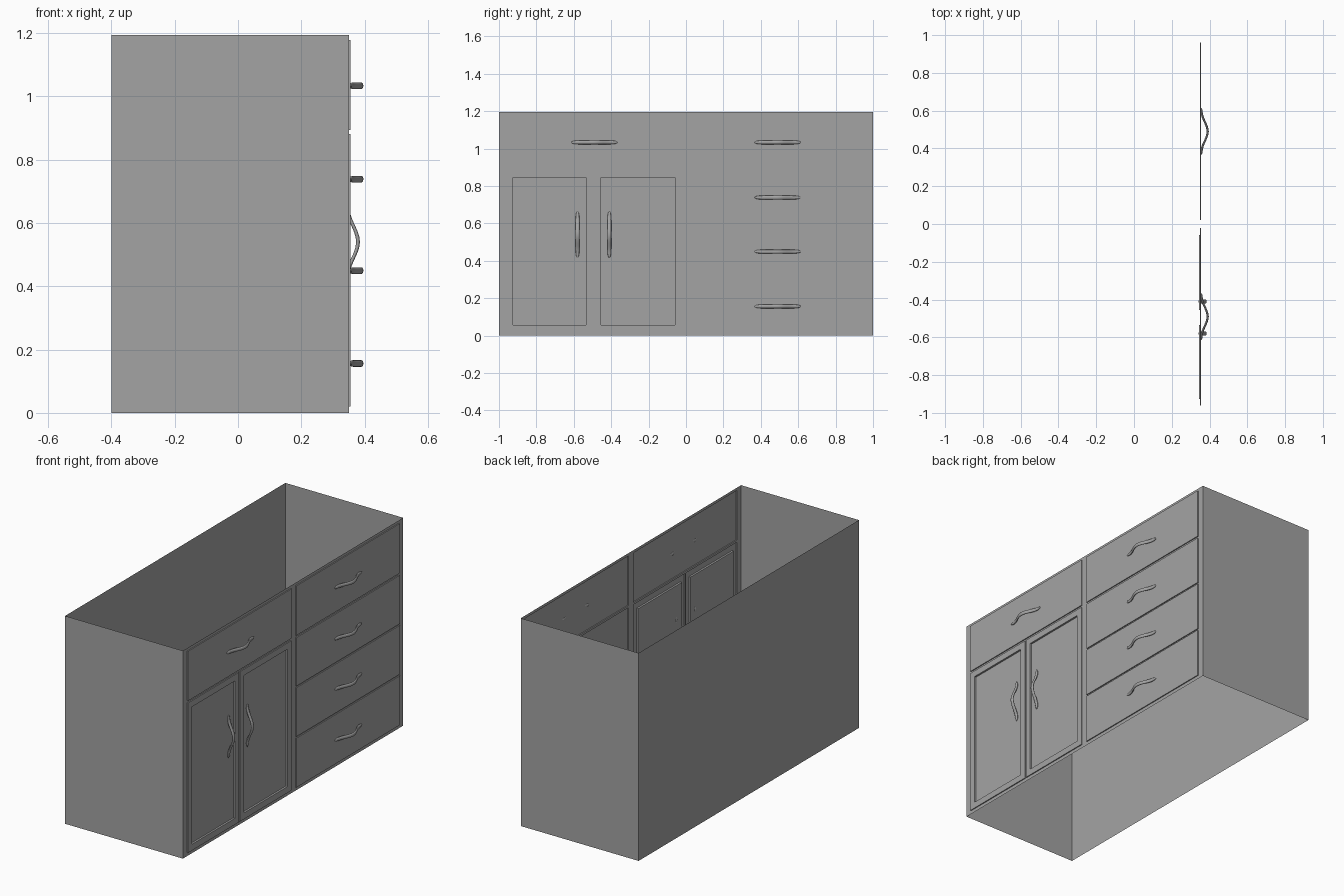
import bpy, bmesh, math
from mathutils import Vector

if "Cube" in bpy.data.objects:
    bpy.data.objects.remove(bpy.data.objects["Cube"])

BACK, FRONT, FACE, RECESS, TOP = -0.399, 0.35, 0.356, 0.345, 1.194

grey = bpy.data.materials.new("dark_grey")
grey.diffuse_color = (0.37, 0.37, 0.37, 1)
grey.use_nodes = True
grey.node_tree.nodes["Principled BSDF"].inputs["Base Color"].default_value = grey.diffuse_color


def finish(bm, name):
    mesh = bpy.data.meshes.new(name)
    bm.to_mesh(mesh)
    bm.free()
    mesh.materials.append(grey)
    ob = bpy.data.objects.new(name, mesh)
    bpy.context.collection.objects.link(ob)
    return ob


def panel(name, rect, steps):
    """Nested rectangles (inset, x) joined into a stepped front panel."""
    y0, y1, z0, z1 = rect
    bm = bmesh.new()
    rings = []
    for i, x in steps:
        pts = [(y0 + i, z0 + i), (y1 - i, z0 + i), (y1 - i, z1 - i), (y0 + i, z1 - i)]
        rings.append([bm.verts.new((x, y, z)) for y, z in pts])
    for a, b in zip(rings, rings[1:]):
        for k in range(4):
            n = (k + 1) % 4
            bm.faces.new((a[k], a[n], b[n], b[k]))
    bm.faces.new(rings[-1])
    return finish(bm, name)


def handle(name, base_x, y, z, upright=False):
    """Bowed pull: an oval section swept along a wavy path."""
    bm = bmesh.new()
    n, sides, half = 24, 12, 0.123
    rings = []
    for i in range(n + 1):
        t = -math.cos(math.pi * i / n)
        # flat foot, rising to a rounded peak in the middle
        bow = 0.5 + 0.5 * math.cos(math.pi * min(1, abs(t) * 1.1))
        out = 0.002 + 0.032 * bow ** 1.15
        size = max(0.15, (1 - abs(t) ** 8) ** 0.5)
        ring = []
        for k in range(sides):
            a = 2 * math.pi * k / sides
            across = 0.0105 * size * math.cos(a)
            x = base_x + out + 0.006 * size * math.sin(a)
            p = (x, y + across, z + t * half) if upright else (x, y + t * half, z + across)
            ring.append(bm.verts.new(Vector(p)))
        rings.append(ring)
    for a, b in zip(rings, rings[1:]):
        for k in range(sides):
            m = (k + 1) % sides
            bm.faces.new((a[k], a[m], b[m], b[k])).smooth = True
    bm.faces.new(rings[0])
    bm.faces.new(rings[-1])
    bmesh.ops.recalc_face_normals(bm, faces=bm.faces)
    return finish(bm, name)


# Front layout: (y0, y1, z0, z1)
rows = [(0.893, 1.178), (0.602, 0.881), (0.312, 0.593), (0.02, 0.303)]
pull_z = [1.033, 0.738, 0.449, 0.156]
drawers = [(0.022, 0.962, a, b) for a, b in rows] + [(-0.962, -0.022, *rows[0])]
doors = [(-0.962, -0.499, 0.02, 0.881), (-0.491, -0.022, 0.02, 0.881)]
openings = drawers + doors

# Cabinet shell, open at top and bottom
bm = bmesh.new()
corners = [(FRONT, -1), (BACK, -1), (BACK, 1), (FRONT, 1)]
for (xa, ya), (xb, yb) in zip(corners, corners[1:]):
    bm.faces.new([bm.verts.new(p) for p in
                  ((xb, yb, 0), (xa, ya, 0), (xa, ya, TOP), (xb, yb, TOP))])

# Front frame: every grid cell not filled by a drawer or door
ys = sorted({-1, 1} | {v for r in openings for v in r[:2]})
zs = sorted({0, TOP} | {v for r in openings for v in r[2:]})
for ya, yb in zip(ys, ys[1:]):
    for za, zb in zip(zs, zs[1:]):
        cy, cz = (ya + yb) / 2, (za + zb) / 2
        if any(r[0] < cy < r[1] and r[2] < cz < r[3] for r in openings):
            continue
        bm.faces.new([bm.verts.new((FRONT, y, z)) for y, z in
                      ((ya, za), (yb, za), (yb, zb), (ya, zb))])
bmesh.ops.remove_doubles(bm, verts=bm.verts, dist=1e-5)
bmesh.ops.dissolve_limit(bm, angle_limit=0.01, verts=bm.verts, edges=bm.edges)
finish(bm, "cabinet_body")

# Drawer fronts with pulls
for i, r in enumerate(drawers):
    panel(f"drawer_front_{i}", r, [(0, FRONT), (0, FACE)])
    handle(f"drawer_handle_{i}", FACE, math.copysign(0.49, r[0]), pull_z[i % 4])

# Doors with recessed panels and upright pulls
for i, (r, hy) in enumerate(zip(doors, (-0.58, -0.41))):
    panel(f"door_{i}", r, [(0, FRONT), (0, FACE), (0.036, FACE), (0.036, RECESS)])
    handle(f"door_handle_{i}", RECESS, hy, 0.54, upright=True)
